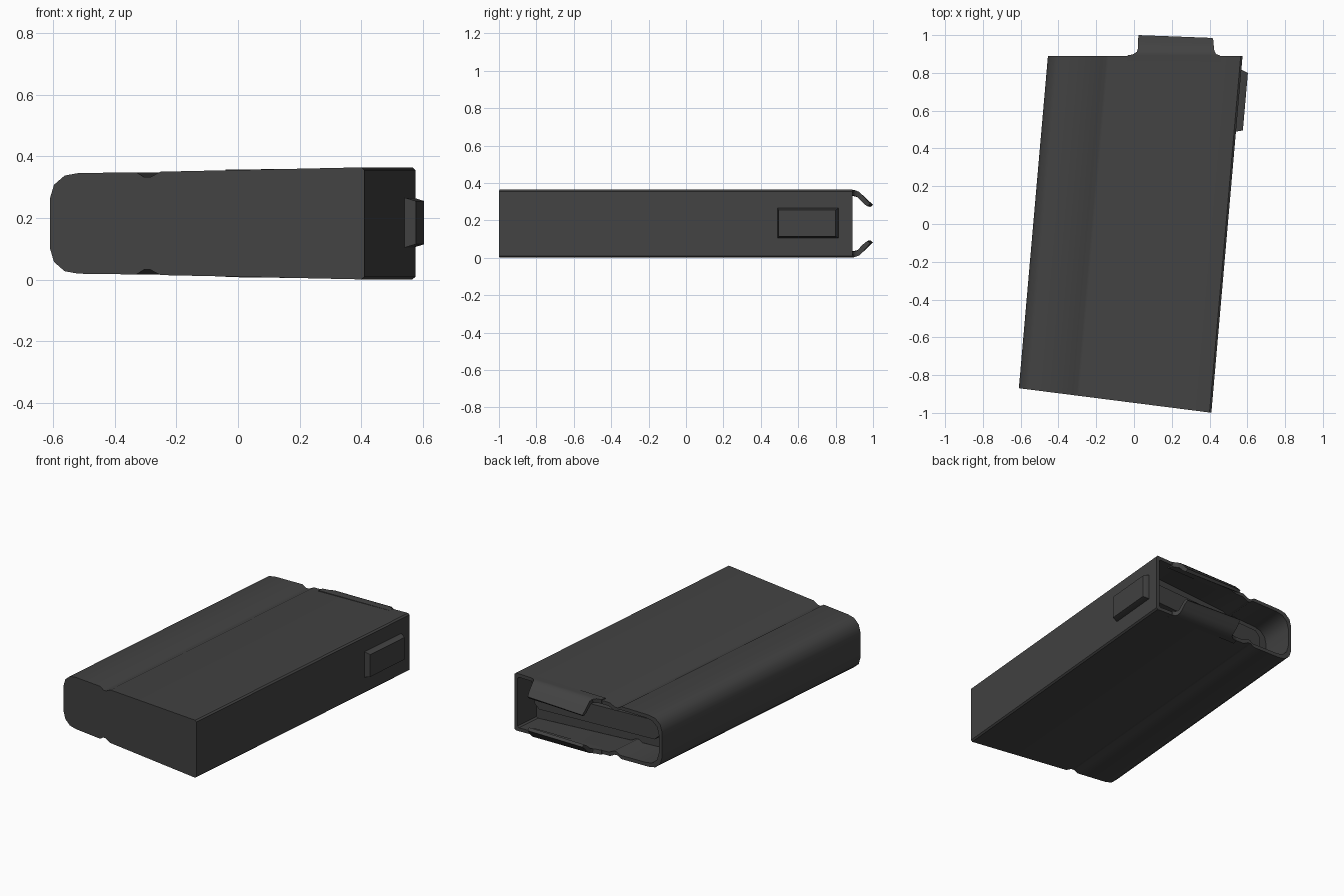
import bpy, bmesh, math

if "Cube" in bpy.data.objects:
    bpy.data.objects.remove(bpy.data.objects["Cube"])

CZ = 0.1825          # mid height of the magazine
SHEAR = 0.0875       # sideways lean along y

def material(name, v):
    m = bpy.data.materials.new(name)
    m.diffuse_color = (v, v, v, 1)
    m.use_nodes = True
    m.node_tree.nodes["Principled BSDF"].inputs["Base Color"].default_value = m.diffuse_color
    return m

STEEL = material("dark_steel", 0.055)

def loft(name, rings, cap_start=True, cap_end=True, angle=35):
    """Skin a list of equal-length closed rings."""
    bm = bmesh.new()
    rows = [[bm.verts.new(p) for p in r] for r in rings]
    n = len(rows[0])
    for a, b in zip(rows, rows[1:]):
        for i in range(n):
            j = (i + 1) % n
            bm.faces.new((a[i], a[j], b[j], b[i]))
    if cap_start:
        bm.faces.new(rows[0])
    if cap_end:
        bm.faces.new(rows[-1])
    bmesh.ops.recalc_face_normals(bm, faces=bm.faces)
    me = bpy.data.meshes.new(name)
    bm.to_mesh(me)
    bm.free()
    ob = bpy.data.objects.new(name, me)
    bpy.context.collection.objects.link(ob)
    me.materials.append(STEEL)
    bpy.ops.object.select_all(action='DESELECT')
    ob.select_set(True)
    bpy.context.view_layer.objects.active = ob
    bpy.ops.object.shade_smooth_by_angle(angle=math.radians(angle))
    return ob

# Half cross-section at y = 0: (x, height above mid plane), with guide groove
HALF = [(-.5335, .08), (-.52, .125), (-.485, .155), (-.44, .163), (-.25, .1655),
        (-.225, .15), (-.205, .15), (-.17, .1675), (.487, .1815), (.497, .173)]

def section(half, y):
    """Closed ring, mirrored top to bottom; y is a function of x or a number."""
    pts = [(x, CZ + h) for x, h in half] + [(x, CZ - h) for x, h in reversed(half)]
    ring = []
    for x, z in pts:
        yy = y(x) if callable(y) else y
        ring.append((x + SHEAR * yy, yy, z))
    return ring

def shrink(d):
    return [(x * (1 - d / .515) - .018 * d / .515, h - d) for x, h in HALF]

# Hollow body: slanted floor, open square-cut mouth
floor = lambda x: -.9365 - .126 * x
inner = shrink(.022)
loft("magazine_body", [section(HALF, floor), section(HALF, .89),
                       section(inner, .89), section(inner, .45)])

# Follower plate inside the mouth, with a raised cartridge ramp
plate = shrink(.026)
loft("follower_plate", [section(plate, .60), section(plate, lambda x: .70 + .06 * x)])
ramp = [(-.40, .03), (-.37, .06), (.40, .06), (.43, .03)]
loft("follower_ramp", [section(ramp, .65), section(ramp, lambda x: .77 + .06 * x)])

# Curved feed lips: (outer y, outer h, inner y, inner h, left x, right x)
LIP = [(.86, .177, .86, .150, -.04, .46), (.893, .177, .89, .150, -.035, .455),
       (.898, .177, .895, .150, -.005, .437), (.912, .173, .905, .148, .015, .428),
       (.93, .167, .92, .143, .021, .424), (.955, .147, .943, .123, .021, .422),
       (.98, .122, .966, .104, .022, .421), (1.0, .104, .986, .092, .024, .416)]
for name, s in (("upper_feed_lip", 1), ("lower_feed_lip", -1)):
    rings = []
    for yo, ho, yi, hi, xl, xr in LIP:
        tilt = -.015 * max(0, (yo - .9) / .1)    # tip drops slightly to the right
        rings.append([(xl, yo, CZ + s * (ho - .003)), (xr, yo + tilt, CZ + s * (ho + .003)),
                      (xr, yi + tilt, CZ + s * hi), (xl, yi, CZ + s * (hi - .003))])
    loft(name, rings)

# Catch plate on the right side, slightly bevelled at its edge
def catch_ring(x, y0, y1, z0, z1):
    return [(x + SHEAR * y, y, z) for y, z in ((y0, z0), (y1, z0), (y1, z1), (y0, z1))]

loft("catch_plate", [catch_ring(.48, .49, .815, .105, .265),
                     catch_ring(.50, .49, .815, .105, .265),
                     catch_ring(.533, .495, .80, .115, .255)])
